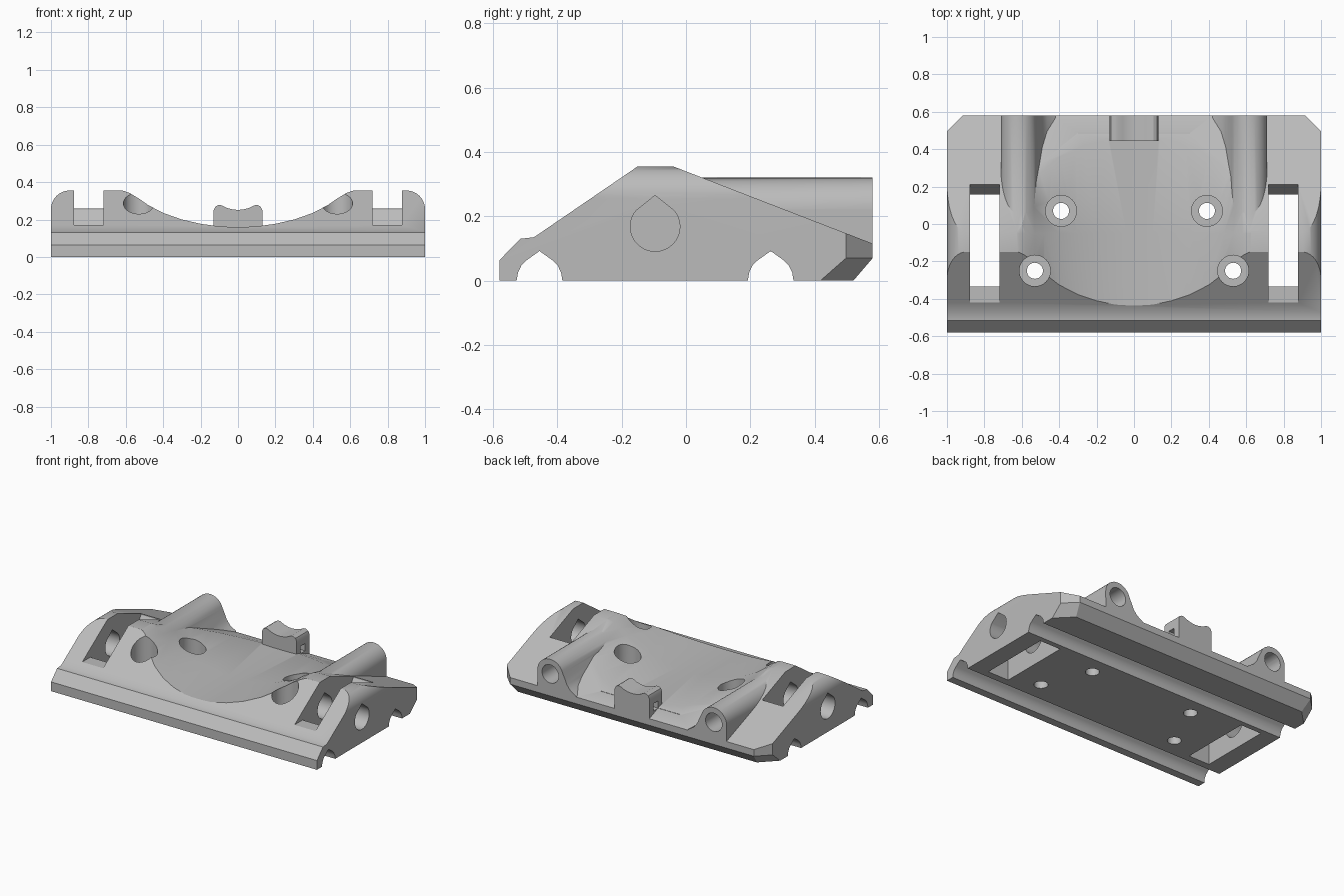
import bpy, bmesh, math
from mathutils import Vector

cube = bpy.data.objects.get("Cube")
if cube:
    bpy.data.objects.remove(cube, do_unlink=True)

grey = bpy.data.materials.new("plain_grey")
grey.use_nodes = True
COLOUR = (0.5, 0.5, 0.5, 1)
grey.diffuse_color = COLOUR
grey.node_tree.nodes["Principled BSDF"].inputs["Base Color"].default_value = COLOUR


def loft(name, pts, axis, sections):
    """Sweep a 2D profile along an axis; sections are (position, width scale)."""
    bm = bmesh.new()
    place = {"x": lambda u, v, t: (t, u, v),
             "y": lambda u, v, t: (u, t, v),
             "z": lambda u, v, t: (u, v, t)}[axis]
    rings = [[bm.verts.new(place(u * s, v, t)) for u, v in pts] for t, s in sections]
    n = len(pts)
    for a, b in zip(rings, rings[1:]):
        for i in range(n):
            bm.faces.new((a[i], a[(i + 1) % n], b[(i + 1) % n], b[i]))
    bm.faces.new(rings[0])
    bm.faces.new(rings[-1])
    bmesh.ops.recalc_face_normals(bm, faces=bm.faces)
    mesh = bpy.data.meshes.new(name)
    bm.to_mesh(mesh)
    bm.free()
    mesh.materials.append(grey)
    obj = bpy.data.objects.new(name, mesh)
    bpy.context.collection.objects.link(obj)
    return obj


def prism(name, pts, axis, a, b):
    return loft(name, pts, axis, [(a, 1), (b, 1)])


def arc(cu, cv, r, start, end, n=16):
    angles = [math.radians(start + (end - start) * i / n) for i in range(n + 1)]
    return [(cu + r * math.cos(t), cv + r * math.sin(t)) for t in angles]


def circle(cu, cv, r, n=32):
    return arc(cu, cv, r, 0, 360, n)[:-1]


def rect(u0, v0, u1, v1):
    return [(u0, v0), (u1, v0), (u1, v1), (u0, v1)]


def combine(target, tool, operation="DIFFERENCE"):
    tool.hide_render = True
    mod = target.modifiers.new(tool.name, "BOOLEAN")
    mod.operation, mod.solver, mod.object = operation, "EXACT", tool
    bpy.context.view_layer.objects.active = target
    bpy.ops.object.modifier_apply(modifier=mod.name)
    bpy.data.objects.remove(tool, do_unlink=True)


def groove(y):
    """Pointed rod groove in the underside, listed from back to front."""
    half = [(0.071, 0), (0.067, 0.025), (0.056, 0.048), (0.042, 0.062)]
    return ([(y + d, z) for d, z in half] + [(y, 0.092)]
            + [(y - d, z) for d, z in reversed(half)])


# Body: side profile with the two rod grooves
side = [(-0.58, 0), (-0.58, 0.063), (-0.515, 0.13), (-0.472, 0.135), (-0.15, 0.355),
        (-0.04, 0.355), (0.58, 0.115), (0.58, 0.07), (0.52, 0)]
body = prism("carriage_body", side + groove(0.263) + groove(-0.455), "x", -1, 1)

# Rounded outer shoulders
shoulder = ([(1, -0.1)] + arc(0.9, 0.255, 0.1, 0, 90) + arc(-0.9, 0.255, 0.1, 90, 180)
            + [(-1, -0.1)])
combine(body, prism("shoulder_shape", shoulder, "y", -0.8, 0.8), "INTERSECT")

# Chamfered back corners, upright above and sloping in below
bm = bmesh.new()
bm.from_mesh(body.data)
for s in (-1, 1):
    for normal in ((s, 1, 0), (s, 1, -1.14)):
        cut = bmesh.ops.bisect_plane(bm, geom=bm.verts[:] + bm.edges[:] + bm.faces[:],
                                     plane_co=Vector((s, 0.497, 0.07)),
                                     plane_no=Vector(normal), clear_outer=True)
        edges = [e for e in cut["geom_cut"] if isinstance(e, bmesh.types.BMEdge)]
        bmesh.ops.holes_fill(bm, edges=edges)
bmesh.ops.recalc_face_normals(bm, faces=bm.faces)
bm.to_mesh(body.data)
bm.free()

# Shallow bowl that widens toward the back
half = [(0.04, 0.1605), (0.1, 0.163), (0.2, 0.177), (0.3, 0.2), (0.4, 0.235), (0.48, 0.277),
        (0.53, 0.312), (0.58, 0.342), (0.61, 0.353), (0.64, 0.358)]
bowl = ([(-0.64, 0.6)] + [(-x, z) for x, z in reversed(half)] + half + [(0.64, 0.6)])
combine(body, loft("bowl_cutter", bowl, "y", [(-0.7, 1), (-0.05, 1), (0.7, 1.6)]))

for s in (-1, 1):
    # Tube housing with a concave skirt on the inner side
    tube = ([(0.71, 0.09), (0.712, 0.22)] + arc(0.615, 0.223, 0.097, 0, 165)
            + [(0.505, 0.215), (0.49, 0.18), (0.465, 0.148), (0.42, 0.12), (0.42, 0.09)])
    tube = [(s * x, z) for x, z in tube]
    combine(body, prism("tube_housing", tube, "y", -0.02, 0.58), "UNION")
    combine(body, prism("tube_bore", circle(s * 0.615, 0.22, 0.062), "y", 0.05, 0.7))

    # Wheel slot: open through the floor, with a ledge at the front
    slot = [(-0.5, 0.17), (-0.335, 0.17), (-0.335, -0.1), (0.157, -0.1), (0.157, 0.17),
            (0.21, 0.25), (0.21, 0.6), (-0.5, 0.6)]
    combine(body, prism("slot_cutter", slot, "x", s * 0.72, s * 0.877))

    # Teardrop axle hole
    teardrop = arc(-0.096, 0.168, 0.077, 140, 400, 32) + [(-0.096, 0.265)]
    combine(body, prism("axle_cutter", teardrop, "x", s * 0.6, s * 1.1))

    # Counterbored screw holes
    for x, y in ((0.39, 0.07), (0.53, -0.25)):
        combine(body, prism("screw_head_cutter", circle(s * x, y, 0.083), "z", 0.11, 0.6))
        combine(body, prism("screw_cutter", circle(s * x, y, 0.043), "z", -0.1, 0.3))

# Cable rest with a dished top and a tie slot beneath
dish = [(0.13, 0.1), (0.13, 0.25), (0.122, 0.268), (0.105, 0.277), (0.088, 0.276),
        (0.06, 0.262), (0.03, 0.254), (0, 0.251)]
dish += [(-x, z) for x, z in reversed(dish[:-1])]
combine(body, prism("cable_rest", dish, "y", 0.443, 0.58), "UNION")
combine(body, prism("tie_slot_cutter", rect(0.485, 0.15, 0.535, 0.2), "x", -0.3, 0.3))

bpy.ops.object.select_all(action="DESELECT")
body.select_set(True)
bpy.context.view_layer.objects.active = body
bpy.ops.object.shade_smooth_by_angle(angle=math.radians(30))
